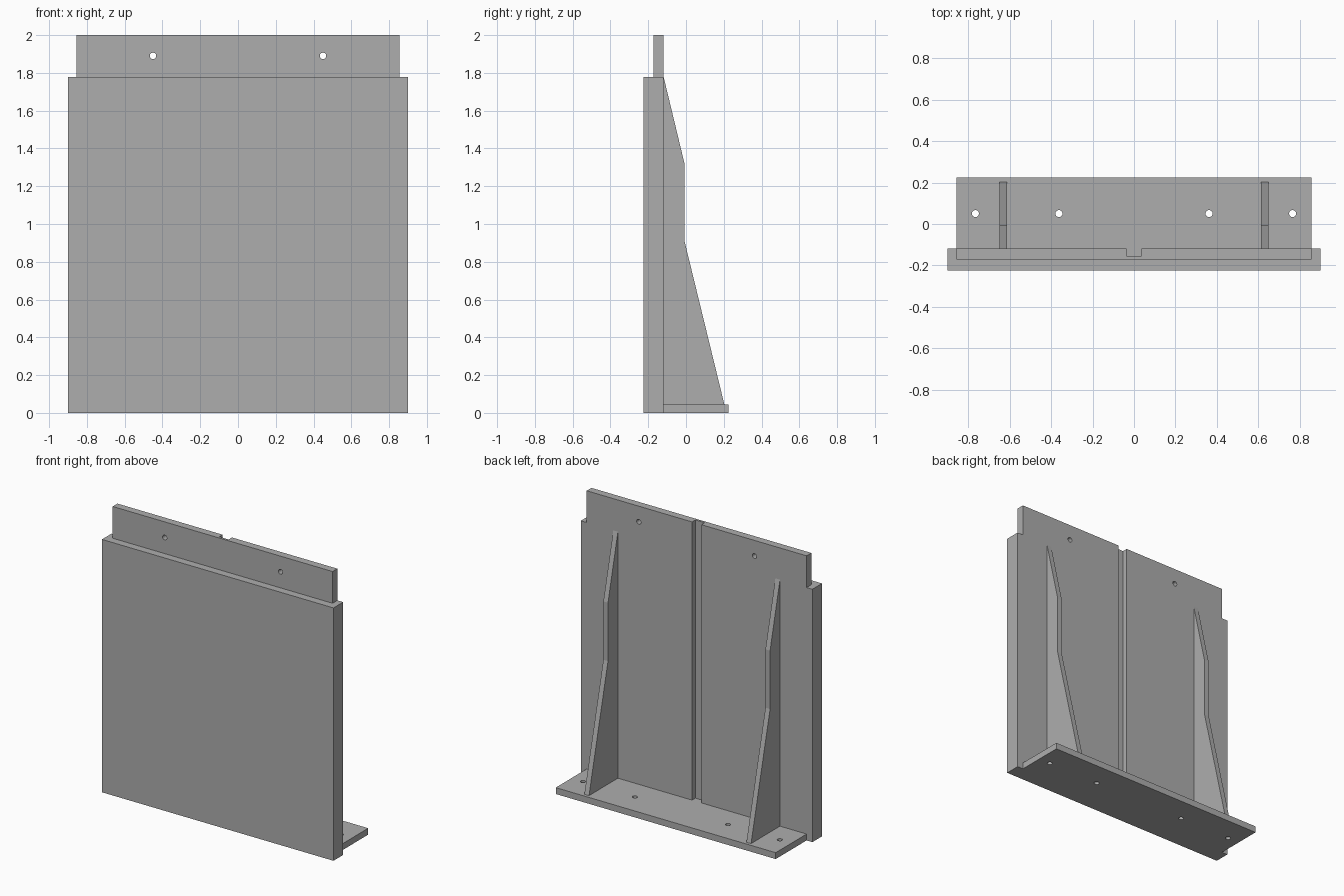
import bpy
import bmesh
from mathutils import Matrix, Vector

cube = bpy.data.objects.get("Cube")
if cube:
    bpy.data.objects.remove(cube, do_unlink=True)

GREY = bpy.data.materials.new("mid grey")
GREY.use_nodes = True
GREY.diffuse_color = (0.42, 0.42, 0.42, 1)
GREY.node_tree.nodes["Principled BSDF"].inputs["Base Color"].default_value = (0.42, 0.42, 0.42, 1)

FRONT, BACK, DEEP = -0.225, -0.118, 0.225   # panel front, panel back, foot rear
PLATE = 0.045                               # foot thickness
SHOULDER, TOP = 1.777, 2.0


def to_object(name, bm):
    bmesh.ops.recalc_face_normals(bm, faces=bm.faces[:])
    mesh = bpy.data.meshes.new(name)
    bm.to_mesh(mesh)
    bm.free()
    mesh.materials.append(GREY)
    obj = bpy.data.objects.new(name, mesh)
    bpy.context.collection.objects.link(obj)
    return obj


def prism(name, points, direction):
    """Extrude a flat outline along a direction."""
    bm = bmesh.new()
    face = bm.faces.new([bm.verts.new(p) for p in points])
    swept = bmesh.ops.extrude_face_region(bm, geom=[face])["geom"]
    verts = [v for v in swept if isinstance(v, bmesh.types.BMVert)]
    bmesh.ops.translate(bm, verts=verts, vec=Vector(direction))
    return to_object(name, bm)


def box(name, x0, x1, y0, y1, z0, z1):
    outline = [(x0, y0, z0), (x1, y0, z0), (x1, y1, z0), (x0, y1, z0)]
    return prism(name, outline, (0, 0, z1 - z0))


def drill(name, center, axis):
    bm = bmesh.new()
    turn = Vector(axis).to_track_quat("Z", "Y").to_matrix().to_4x4()
    bmesh.ops.create_cone(bm, cap_ends=True, segments=24, radius1=0.017, radius2=0.017,
                          depth=0.4, matrix=Matrix.Translation(center) @ turn)
    return to_object(name, bm)


def cut(target, cutters):
    for cutter in cutters:
        cutter.hide_render = True
        mod = target.modifiers.new("cut", "BOOLEAN")
        mod.operation = "DIFFERENCE"
        mod.solver = "EXACT"
        mod.object = cutter
        with bpy.context.temp_override(object=target, active_object=target):
            bpy.ops.object.modifier_apply(modifier=mod.name)
        bpy.data.objects.remove(cutter, do_unlink=True)


# Upright panel with a narrower, thinner top tab
half = [(0.9, 0), (0.9, SHOULDER), (0.855, SHOULDER), (0.855, TOP)]
outline = half + [(-x, z) for x, z in reversed(half)]
panel = prism("upright_panel", [(x, FRONT, z) for x, z in outline], (0, BACK - FRONT, 0))
cut(panel, [
    box("tab_step_cutter", -1, 1, -0.4, -0.171, SHOULDER, 2.2),
    box("groove_cutter", -0.036, 0.036, -0.155, 0, PLATE, 2.2),
    drill("left_tab_drill", (0.45, -0.15, 1.89), (0, 1, 0)),
    drill("right_tab_drill", (-0.45, -0.15, 1.89), (0, 1, 0)),
])

# Foot plate with four bolt holes
foot = box("foot_plate", -0.855, 0.855, BACK, DEEP, 0, PLATE)
cut(foot, [drill("foot_drill", (x, 0.05, 0), (0, 0, 1))
           for x in (-0.765, -0.362, 0.362, 0.765)])

# Pair of tapered stiffening ribs
profile = [(BACK, PLATE), (0.203, PLATE), (-0.008, 0.91), (-0.008, 1.32), (BACK, SHOULDER)]
for side, x in (("left", 0.63), ("right", -0.63)):
    prism(side + "_rib", [(x - 0.018, y, z) for y, z in profile], (0.036, 0, 0))
